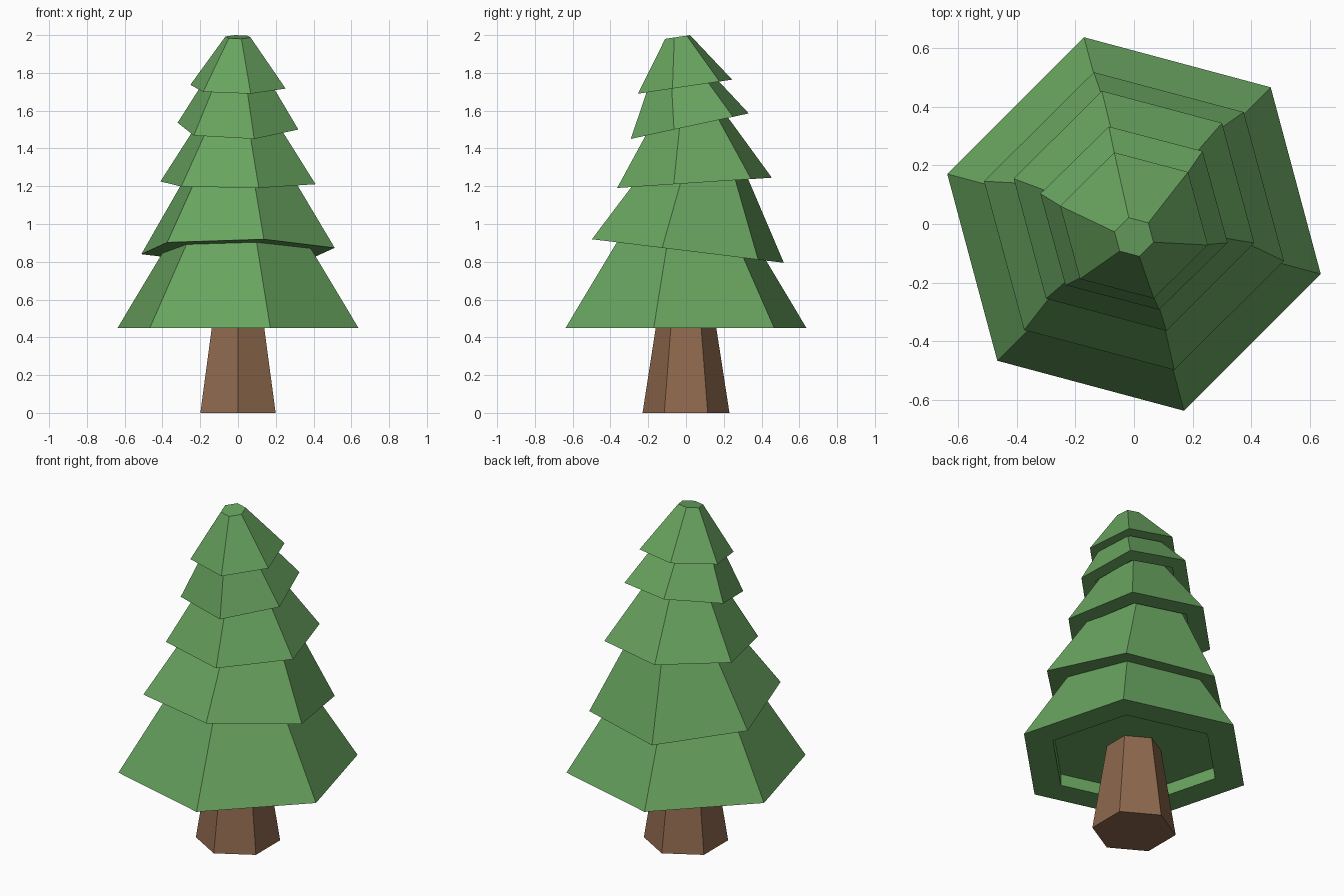
import bpy, bmesh, math

if "Cube" in bpy.data.objects:
    bpy.data.objects.remove(bpy.data.objects["Cube"])


def material(name, color):
    m = bpy.data.materials.new(name)
    m.diffuse_color = (*color, 1)
    m.use_nodes = True
    m.node_tree.nodes["Principled BSDF"].inputs["Base Color"].default_value = m.diffuse_color
    return m


def hex_solid(name, rings, angle, mat):
    """Skin hexagonal rings given as (radius, z), from the top cap to the bottom cap."""
    bm = bmesh.new()
    loops = []
    for r, z in rings:
        angles = [math.radians(angle + 60 * i) for i in range(6)]
        loops.append([bm.verts.new((r * math.cos(a), r * math.sin(a), z)) for a in angles])
    for up, low in zip(loops, loops[1:]):
        for i in range(6):
            j = (i + 1) % 6
            bm.faces.new((up[i], low[i], low[j], up[j]))
    bm.faces.new(loops[0])
    bm.faces.new(loops[-1][::-1])
    bmesh.ops.recalc_face_normals(bm, faces=bm.faces)
    mesh = bpy.data.meshes.new(name)
    bm.to_mesh(mesh)
    bm.free()
    mesh.materials.append(mat)
    obj = bpy.data.objects.new(name, mesh)
    bpy.context.collection.objects.link(obj)
    return obj


green = material("foliage_green", (0.14, 0.37, 0.115))
brown = material("bark_brown", (0.27, 0.14, 0.075))

# Tapered trunk
hex_solid("trunk", [(0.148, 0.53), (0.23, 0)], 90, brown)

# Foliage tiers: base radius, top radius, height, base centre y, base centre z, tilt
tiers = [
    (0.66, 0.288, 0.60, 0.0, 0.45, 0.0),
    (0.53, 0.23, 0.50, 0.01, 0.857, -7.0),
    (0.425, 0.15, 0.42, 0.045, 1.218, 3.8),
    (0.331, 0.145, 0.30, 0.02, 1.518, 12.2),
    (0.261, 0.069, 0.266, -0.005, 1.727, 8.5),
]
for n, (r, top, h, y, z, tilt) in enumerate(tiers, 1):
    # Each tier has a recessed underside
    rings = [(top, h), (r, 0), (0.736 * r, 0), (0.736 * r, 0.106 * r)]
    tier = hex_solid(f"foliage_tier_{n}", rings, 45, green)
    tier.location = (0, y, z)
    tier.rotation_euler.x = math.radians(tilt)
